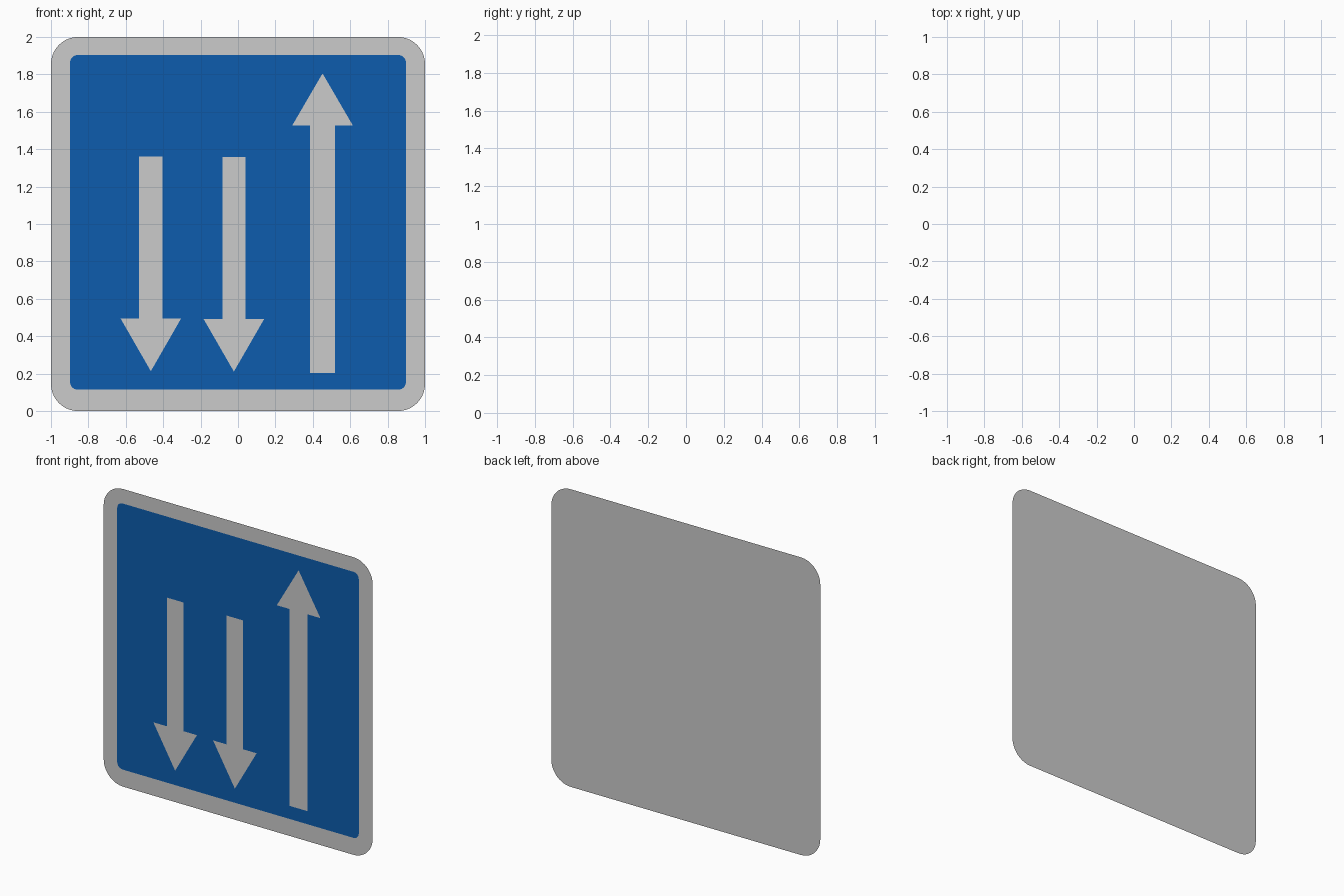
import bpy
import bmesh
from math import cos, sin, pi

if "Cube" in bpy.data.objects:
    bpy.data.objects.remove(bpy.data.objects["Cube"])


def sheet(name, outline, y, mat=None):
    """Flat face from a counter-clockwise (x, z) outline, facing -y."""
    bm = bmesh.new()
    bm.faces.new([bm.verts.new((x, y, z)) for x, z in outline])
    mesh = bpy.data.meshes.new(name)
    bm.to_mesh(mesh)
    bm.free()
    obj = bpy.data.objects.new(name, mesh)
    bpy.context.collection.objects.link(obj)
    if mat:
        mesh.materials.append(mat)
    return obj


def rounded_rect(x0, x1, z0, z1, r, steps=10):
    corners = [(x1 - r, z0 + r), (x1 - r, z1 - r), (x0 + r, z1 - r), (x0 + r, z0 + r)]
    points = []
    for i, (cx, cz) in enumerate(corners):
        for k in range(steps + 1):
            a = (i - 1) * pi / 2 + k / steps * pi / 2
            points.append((cx + r * cos(a), cz + r * sin(a)))
    return points


def arrow(x, tail, neck, tip, half_shaft, half_head=0.162):
    """Arrow outline from tail to tip, pointing up or down."""
    s = 1 if tip > tail else -1
    a, h = half_shaft * s, half_head * s
    return [(x - a, tail), (x + a, tail), (x + a, neck), (x + h, neck),
            (x, tip), (x - h, neck), (x - a, neck)]


blue = bpy.data.materials.new("blue")
blue.diffuse_color = (0.004, 0.107, 0.42, 1)
blue.use_nodes = True
blue.node_tree.nodes["Principled BSDF"].inputs["Base Color"].default_value = blue.diffuse_color

# Grey backing plate and blue panel
sheet("sign_plate", rounded_rect(-1, 1, 0, 2, 0.145), 0.002)
sheet("blue_panel", rounded_rect(-0.898, 0.898, 0.115, 1.903, 0.04), 0.0, blue)

# Lane arrows
sheet("left_down_arrow", arrow(-0.466, 1.36, 0.495, 0.213, 0.062), -0.002)
sheet("middle_down_arrow", arrow(-0.022, 1.358, 0.492, 0.211, 0.062), -0.002)
sheet("right_up_arrow", arrow(0.452, 0.204, 1.527, 1.805, 0.066), -0.002)
